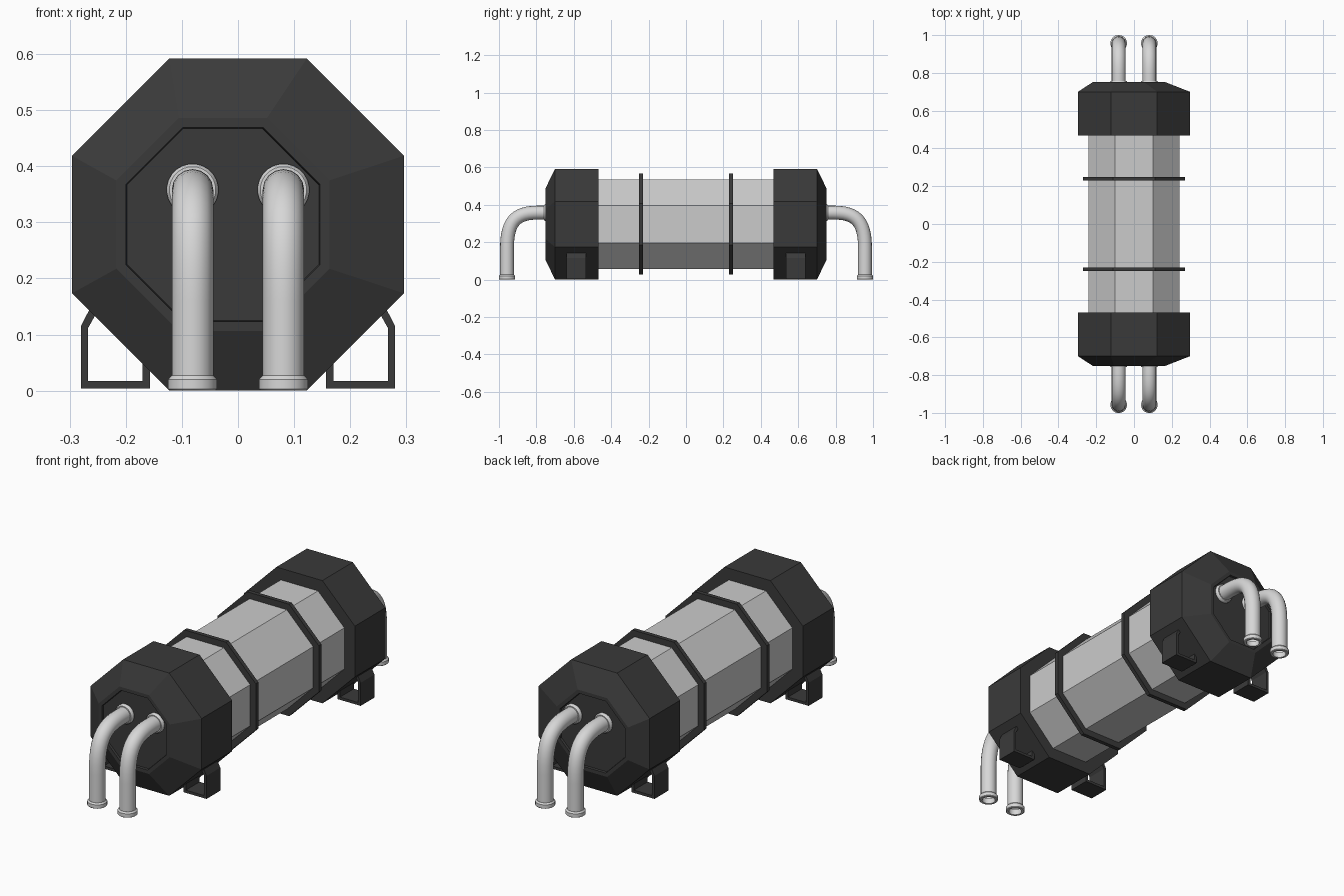
import bpy, bmesh, math
from mathutils import Vector

cube = bpy.data.objects.get("Cube")
if cube:
    bpy.data.objects.remove(cube, do_unlink=True)

CZ = 0.296  # height of the tank axis


def material(name, value):
    m = bpy.data.materials.new(name)
    m.use_nodes = True
    m.diffuse_color = (value, value, value, 1)
    m.node_tree.nodes["Principled BSDF"].inputs["Base Color"].default_value = m.diffuse_color
    return m


DARK = material("dark grey", 0.042)
LIGHT = material("light grey", 0.6)
PIPE = material("pale pipe grey", 0.68)


def add_object(name, mesh, mat, smooth=False):
    obj = bpy.data.objects.new(name, mesh)
    bpy.context.collection.objects.link(obj)
    mesh.materials.clear()
    mesh.materials.append(mat)
    if smooth:
        bpy.ops.object.select_all(action='DESELECT')
        obj.select_set(True)
        bpy.context.view_layer.objects.active = obj
        bpy.ops.object.shade_smooth_by_angle(angle=math.radians(40))
    return obj


def loft(name, sections, mat, sides=8, axis='Y', base=(0, 0, CZ), closed=False, smooth=False):
    """Join sections of (position along axis, flat-to-centre radius, x shift)."""
    bm = bmesh.new()
    rings = []
    for t, apothem, dx in sections:
        r = apothem / math.cos(math.pi / sides)
        ring = []
        for i in range(sides):
            a = 2 * math.pi * (i + 0.5) / sides
            u, v = r * math.cos(a) + dx, r * math.sin(a)
            p = (u, t, v) if axis == 'Y' else (u, v, t)
            ring.append(bm.verts.new(Vector(p) + Vector(base)))
        rings.append(ring)
    pairs = list(zip(rings, rings[1:]))
    if closed:
        pairs.append((rings[-1], rings[0]))
    else:
        bm.faces.new(rings[0])
        bm.faces.new(rings[-1])
    for a, b in pairs:
        for i in range(sides):
            j = (i + 1) % sides
            bm.faces.new((a[i], a[j], b[j], b[i]))
    bmesh.ops.recalc_face_normals(bm, faces=bm.faces)
    mesh = bpy.data.meshes.new(name)
    bm.to_mesh(mesh)
    bm.free()
    return add_object(name, mesh, mat, smooth)


def bent_pipe(name, x, s):
    curve = bpy.data.curves.new(name, 'CURVE')
    curve.dimensions = '3D'
    curve.bevel_depth = 0.037
    curve.bevel_resolution = 6
    curve.resolution_u = 12
    sp = curve.splines.new('BEZIER')
    sp.bezier_points.add(3)
    # (y, z) of each point with the handle before and after it
    path = [((0.735, 0.358), (0.72, 0.358), (0.75, 0.358)),
            ((0.79, 0.358), (0.77, 0.358), (0.91, 0.358)),
            ((0.957, 0.17), (0.957, 0.31), (0.957, 0.13)),
            ((0.957, 0.008), (0.957, 0.05), (0.957, 0.0))]
    for bp, (co, left, right) in zip(sp.bezier_points, path):
        bp.handle_left_type = bp.handle_right_type = 'FREE'
        bp.co = (x, s * co[0], co[1])
        bp.handle_left = (x, s * left[0], left[1])
        bp.handle_right = (x, s * right[0], right[1])
    temp = bpy.data.objects.new(name + "_path", curve)
    bpy.context.collection.objects.link(temp)
    bpy.context.view_layer.update()
    mesh = bpy.data.meshes.new_from_object(temp.evaluated_get(bpy.context.evaluated_depsgraph_get()))
    bpy.data.objects.remove(temp, do_unlink=True)
    add_object(name, mesh, PIPE, True)


def bracket(name, sx, sy):
    """Bent strip foot: an outer and inner outline joined and extruded along y."""
    outer = [(0.157, 0.05), (0.157, 0.004), (0.28, 0.004), (0.28, 0.115), (0.262, 0.15)]
    inner = [(0.17, 0.05), (0.17, 0.017), (0.267, 0.017), (0.267, 0.112), (0.25, 0.142)]
    bm = bmesh.new()
    rows = [[bm.verts.new((sx * x, sy * 0.535, z)) for x, z in pts] for pts in (outer, inner)]
    faces = []
    for i in range(len(outer) - 1):
        faces.append(bm.faces.new((rows[0][i], rows[0][i + 1], rows[1][i + 1], rows[1][i])))
    new = bmesh.ops.extrude_face_region(bm, geom=faces, use_keep_orig=True)
    moved = [v for v in new["geom"] if isinstance(v, bmesh.types.BMVert)]
    bmesh.ops.translate(bm, verts=moved, vec=(0, sy * 0.105, 0))
    bmesh.ops.recalc_face_normals(bm, faces=bm.faces)
    mesh = bpy.data.meshes.new(name)
    bm.to_mesh(mesh)
    bm.free()
    add_object(name, mesh, DARK)


# Tank body
loft("tank_body", [(-0.5, 0.24, 0), (0.5, 0.24, 0)], LIGHT)

for s, end in ((-1, "front"), (1, "back")):
    # Band around the body
    loft(end + "_band", [(s * 0.23, 0.27, 0), (s * 0.25, 0.27, 0)], DARK)

    # End cap with an off-centre face and a shallow recessed panel
    shift = -0.027
    loft(end + "_cap", [(s * 0.468, 0.296, 0), (s * 0.70, 0.296, 0), (s * 0.752, 0.19, shift),
                        (s * 0.752, 0.173, shift), (s * 0.742, 0.171, shift)], DARK)

    for sx, side in ((-1, "right"), (1, "left")):
        label = end + "_" + side
        x = sx * 0.081
        bent_pipe(label + "_pipe", x, s)
        # Flange where the pipe meets the cap
        loft(label + "_flange", [(s * 0.738, 0.046, 0), (s * 0.752, 0.046, 0), (s * 0.758, 0.041, 0)],
             PIPE, sides=24, base=(x, 0, 0.358), smooth=True)
        # Hollow collar at the pipe mouth
        loft(label + "_collar", [(0, 0.04, 0), (0.003, 0.0435, 0), (0.02, 0.0435, 0), (0.027, 0.037, 0),
                                 (0.027, 0.03, 0), (0, 0.03, 0)],
             PIPE, sides=24, axis='Z', base=(x, s * 0.957, 0), closed=True, smooth=True)
        bracket(label + "_foot", sx, s)
